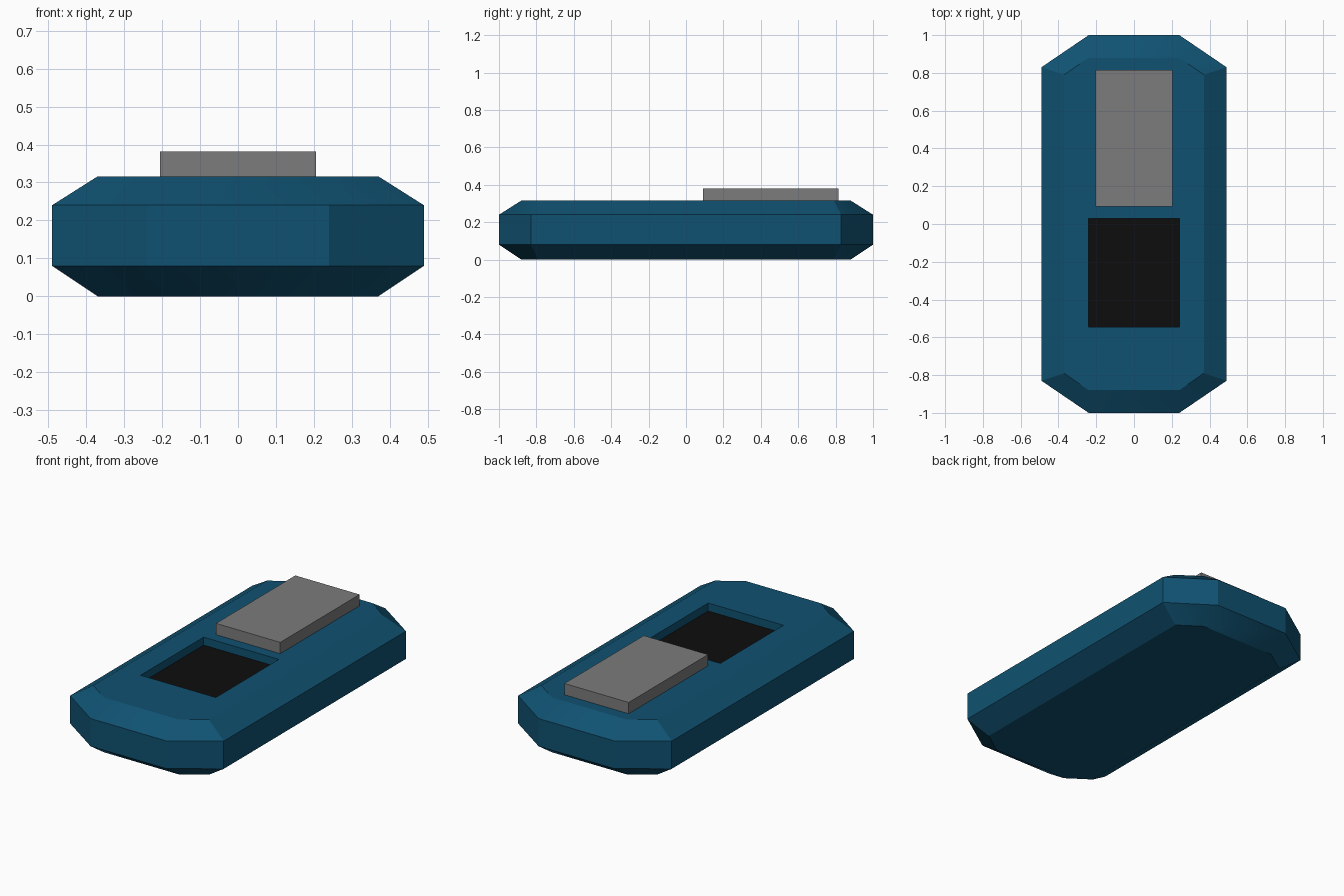
import bpy, bmesh, math
from mathutils import Vector

if "Cube" in bpy.data.objects:
    bpy.data.objects.remove(bpy.data.objects["Cube"])


def material(name, rgb):
    m = bpy.data.materials.new(name)
    m.diffuse_color = (*rgb, 1)
    m.use_nodes = True
    m.node_tree.nodes["Principled BSDF"].inputs["Base Color"].default_value = m.diffuse_color
    return m


blue = material("deep blue", (0.005, 0.083, 0.165))
grey = material("mid grey", (0.2, 0.2, 0.2))
black = material("screen black", (0.004, 0.004, 0.004))


def add_object(name, bm, mats):
    bmesh.ops.recalc_face_normals(bm, faces=bm.faces)
    me = bpy.data.meshes.new(name)
    bm.to_mesh(me)
    bm.free()
    ob = bpy.data.objects.new(name, me)
    bpy.context.collection.objects.link(ob)
    for m in mats:
        me.materials.append(m)
    return ob


def box(name, x0, x1, y0, y1, z0, z1, mats):
    bm = bmesh.new()
    bmesh.ops.create_cube(bm, size=1)
    bmesh.ops.scale(bm, vec=(x1 - x0, y1 - y0, z1 - z0), verts=bm.verts)
    bmesh.ops.translate(bm, vec=Vector((x0 + x1, y0 + y1, z0 + z1)) / 2, verts=bm.verts)
    return add_object(name, bm, mats)


def octagon(bm, outer_x, outer_y, cut_x, cut_y, z):
    # cut_x: half length of end edge, cut_y: half length of side edge
    quarter = [(outer_x, cut_y), (cut_x, outer_y)]
    pts = quarter + [(-x, y) for x, y in reversed(quarter)]
    pts += [(-x, -y) for x, y in pts]
    return [bm.verts.new((x, y, z)) for x, y in pts]


# Body: chamfered octagonal slab
bm = bmesh.new()
small = (0.37, 0.88, 0.24, 0.79)
large = (0.49, 1.0, 0.24, 0.83)
rings = [octagon(bm, *size, z) for size, z in
         ((small, 0), (large, 0.08), (large, 0.24), (small, 0.316))]
for a, b in zip(rings, rings[1:]):
    for i in range(8):
        j = (i + 1) % 8
        bm.faces.new((a[i], a[j], b[j], b[i]))
bm.faces.new(rings[0])
bm.faces.new(rings[-1])
body = add_object("body", bm, [blue, black])

# Recess for the screen
FLOOR = 0.27
cutter = box("recess_cutter", -0.24, 0.24, -0.545, 0.03, FLOOR, 0.5, [blue])
cutter.hide_render = True
mod = body.modifiers.new("recess", "BOOLEAN")
mod.operation = "DIFFERENCE"
mod.solver = "EXACT"
mod.object = cutter
bpy.context.view_layer.objects.active = body
body.select_set(True)
bpy.ops.object.modifier_apply(modifier=mod.name)
bpy.data.objects.remove(cutter)

# Black recess floor
for p in body.data.polygons:
    on_floor = abs(p.center.z - FLOOR) < 0.005 and p.normal.z > 0.9
    p.material_index = 1 if on_floor else 0

bpy.ops.object.select_all(action="DESELECT")
body.select_set(True)
bpy.context.view_layer.objects.active = body
bpy.ops.object.shade_smooth_by_angle(angle=math.radians(30))

# Raised plate
box("raised_plate", -0.205, 0.205, 0.092, 0.815, 0.31, 0.381, [grey])
